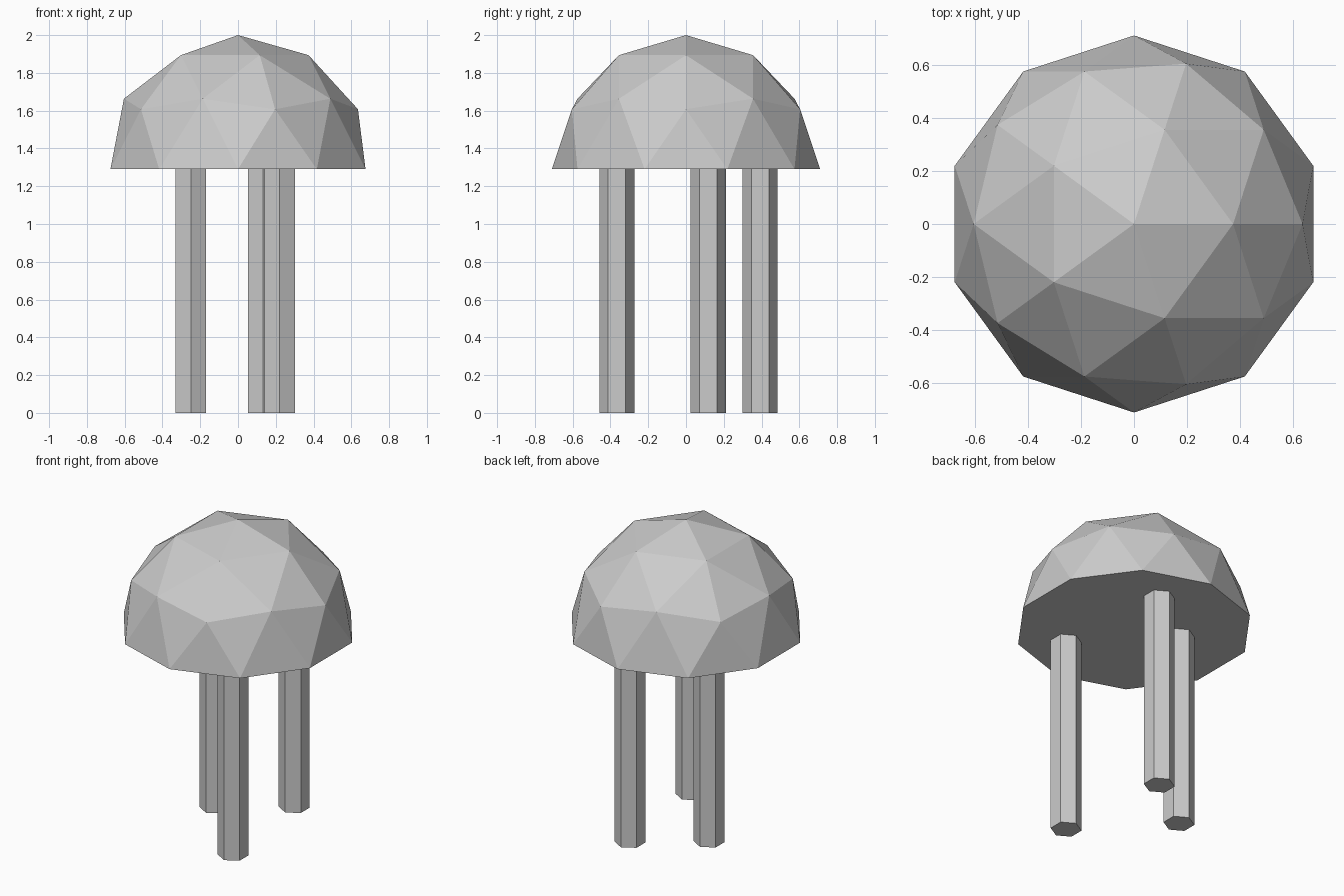
import bpy, bmesh

if "Cube" in bpy.data.objects:
    bpy.data.objects.remove(bpy.data.objects["Cube"])

BASE_Z = 1.29
RADIUS = 0.71


def add_object(name, bm):
    bmesh.ops.recalc_face_normals(bm, faces=bm.faces[:])
    mesh = bpy.data.meshes.new(name)
    bm.to_mesh(mesh)
    bm.free()
    obj = bpy.data.objects.new(name, mesh)
    bpy.context.collection.objects.link(obj)
    return obj


# Canopy: upper half of a low-poly icosphere, closed underneath
bm = bmesh.new()
bmesh.ops.create_icosphere(bm, subdivisions=2, radius=RADIUS)
below = [v for v in bm.verts if v.co.z < -0.01]
bmesh.ops.delete(bm, geom=below, context='VERTS')
rim = [e for e in bm.edges if e.is_boundary]
bmesh.ops.contextual_create(bm, geom=rim)
bmesh.ops.translate(bm, vec=(0, 0, BASE_Z), verts=bm.verts[:])
add_object("canopy", bm)

# Legs: three hexagonal posts with a corner facing front
legs = {
    "front_leg": (0.22, -0.366),
    "left_leg": (-0.25, 0.118),
    "back_leg": (0.133, 0.392),
}
for name, (x, y) in legs.items():
    bm = bmesh.new()
    bmesh.ops.create_cone(bm, cap_ends=True, segments=6,
                          radius1=0.093, radius2=0.093, depth=BASE_Z)
    # Point the hexagon corners along y
    if max(v.co.y for v in bm.verts) < 0.09:
        for v in bm.verts:
            v.co.x, v.co.y = -v.co.y, v.co.x
    bmesh.ops.translate(bm, vec=(x, y, BASE_Z / 2), verts=bm.verts[:])
    add_object(name, bm)
